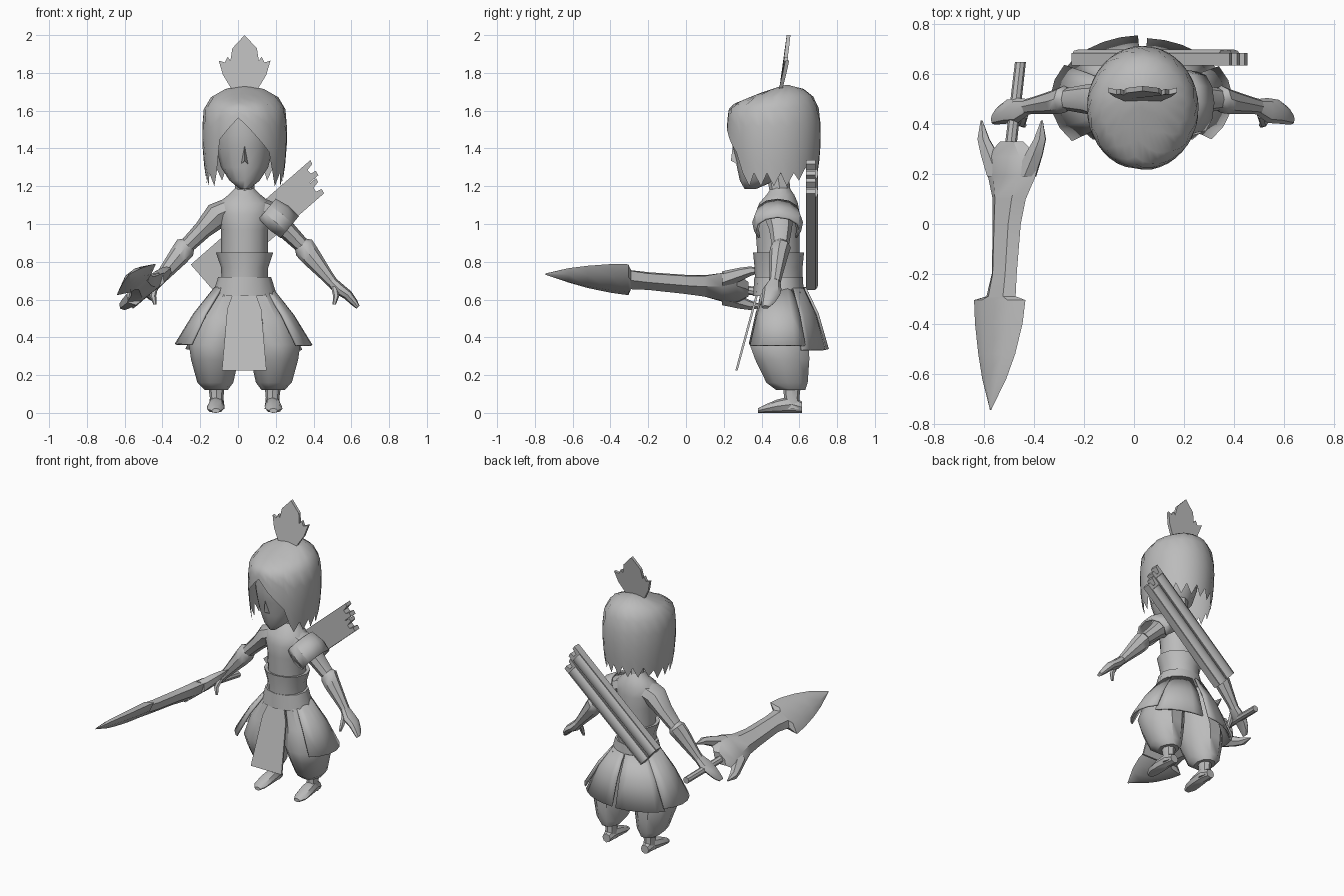
import bpy, bmesh, math
from mathutils import Vector as V

if "Cube" in bpy.data.objects:
    bpy.data.objects.remove(bpy.data.objects["Cube"])

CX = 0.035                      # body centre line
X, Y, Z = V((1, 0, 0)), V((0, 1, 0)), V((0, 0, 1))
grey = bpy.data.materials.new("grey")
grey.diffuse_color = (0.5, 0.5, 0.5, 1)
grey.use_nodes = True
grey.node_tree.nodes["Principled BSDF"].inputs["Base Color"].default_value = grey.diffuse_color


def finish(name, verts, faces, closed=True, angle=40):
    me = bpy.data.meshes.new(name)
    me.from_pydata([tuple(v) for v in verts], [], faces)
    if closed:
        bm = bmesh.new()
        bm.from_mesh(me)
        bmesh.ops.recalc_face_normals(bm, faces=bm.faces)
        bm.to_mesh(me)
        bm.free()
    ob = bpy.data.objects.new(name, me)
    bpy.context.collection.objects.link(ob)
    me.materials.append(grey)
    bpy.ops.object.select_all(action='DESELECT')
    ob.select_set(True)
    bpy.context.view_layer.objects.active = ob
    bpy.ops.object.shade_smooth_by_angle(angle=math.radians(angle))
    return ob


def loft(name, rings, u=X, v=Y, n=10, caps=True, angle=40):
    """Skin elliptical rings given as (centre, radius_u, radius_v)."""
    verts, faces = [], []
    for c, ru, rv in rings:
        for i in range(n):
            a = math.tau * i / n
            verts.append(V(c) + u * ru * math.cos(a) + v * rv * math.sin(a))
    for k in range(len(rings) - 1):
        for i in range(n):
            j = (i + 1) % n
            faces.append((k*n + i, k*n + j, k*n + n + j, k*n + n + i))
    if caps:
        faces += [tuple(range(n))[::-1], tuple(range(len(verts) - n, len(verts)))]
    return finish(name, verts, faces, angle=angle)


def plate(name, outline, place, depth):
    """Extrude a flat outline; place(a, b) maps it into space."""
    n = len(outline)
    pts = [V(place(a, b)) for a, b in outline]
    faces = [tuple(range(n)), tuple(range(2*n - 1, n - 1, -1))]
    faces += [(i, (i+1) % n, n + (i+1) % n, n + i) for i in range(n)]
    return finish(name, pts + [p + V(depth) for p in pts], faces, angle=30)


# --- Head -----------------------------------------------------------------
loft("face", [((CX, .34, 1.185), .025, .03), ((CX, .38, 1.23), .08, .095),
              ((CX, .41, 1.30), .125, .14), ((CX, .42, 1.40), .15, .17),
              ((CX, .42, 1.47), .155, .185), ((CX, .43, 1.58), .15, .19)], n=12, angle=60)
finish("nose", [(CX, .25, 1.44), (CX - .025, .285, 1.31), (CX + .025, .285, 1.31),
                (CX, .238, 1.335), (CX, .32, 1.33)],
       [(0, 1, 3), (0, 3, 2), (1, 4, 3), (3, 4, 2), (0, 4, 1), (0, 2, 4)], angle=60)
loft("neck", [((CX, .50, 1.08), .07, .07), ((CX, .50, 1.16), .05, .055),
              ((CX, .48, 1.30), .055, .06)], n=8)

# Hair: a cap whose lower edge follows a jagged hem, open round the face
PROFILE = [(1.735, .08), (1.715, .45), (1.67, .80), (1.61, .96), (1.50, 1.0),
           (1.40, .99), (1.28, .94), (1.15, .84)]


def hair_scale(z):
    for (z0, r0), (z1, r1) in zip(PROFILE, PROFILE[1:]):
        if z >= z1:
            return r0 + (r1 - r0) * (z0 - z) / (z0 - z1)
    return PROFILE[-1][1]


def hem(i, deg):                # deg: 0 is straight ahead, 180 is behind
    if abs(deg) < 38:
        return 1.565 - .0042 * abs(deg + 8)
    tooth = .07 if i % 2 else 0
    return (1.20 if abs(deg) < 120 else 1.23) + tooth


N, ROWS = 40, [0, .04, .12, .24, .42, .6, .8, 1]
verts, faces = [], []
for t in ROWS:
    for i in range(N):
        deg = (i * 360 / N + 180) % 360 - 180
        z = 1.735 + (hem(i, deg) - 1.735) * t
        r, a = hair_scale(z), math.radians(deg)
        front_tilt = .05 * max(0, math.cos(a)) * max(0, (z - 1.6) / .135) * r
        verts.append((CX + .225 * r * math.sin(a), .465 - .25 * r * math.cos(a)
                      + (.06 * max(0, (z - 1.65) / .085)), z - front_tilt))
for k in range(len(ROWS) - 1):
    for i in range(N):
        j = (i + 1) % N
        faces.append((k*N + i, k*N + N + i, k*N + N + j, k*N + j))
faces.append(tuple(range(N)))
finish("hair", verts, faces, angle=50)

# Crown: a slightly bowed, backward-leaning pointed plate
half = [(.06, 1.70), (.085, 1.74), (.115, 1.79), (.137, 1.865), (.105, 1.855),
        (.09, 1.885), (.075, 1.865), (.065, 1.93)]
crown = half + [(0, 2.0)] + [(-a, b) for a, b in reversed(half)]
plate("crown", crown,
      lambda a, b: (CX + a, .485 + (b - 1.70) * .16 + 1.0 * a * a * .8, b), (0, .02, 0))

# --- Torso and belt -------------------------------------------------------
loft("torso", [((CX, .49, .62), .13, .12), ((CX, .49, .72), .115, .115),
               ((CX, .49, .84), .125, .115), ((CX, .485, .97), .125, .12),
               ((CX, .485, 1.05), .145, .12), ((CX, .49, 1.11), .14, .105),
               ((CX, .50, 1.155), .085, .075), ((CX, .50, 1.19), .05, .05)], n=14)
loft("sash", [((CX, .49, .70), .122, .125), ((CX, .49, .77), .125, .127),
              ((CX, .49, .85), .152, .135), ((CX, .49, .845), .125, .115)],
     n=12, caps=False)
loft("hip_band", [((CX, .49, .62), .172, .135), ((CX, .49, .72), .14, .128),
                  ((CX, .49, .72), .11, .11)], n=12, caps=False)


# --- Skirt panels ---------------------------------------------------------
def skirt_panel(name, a0, a1, z_bot, rx, ry, steps=5):
    verts, faces = [], []
    for k, (z, x, y) in enumerate([(.66, .15, .125), (.52, .06 + rx * .56, .06 + ry * .54),
                                   (z_bot, rx, ry)]):
        for i in range(steps + 1):
            a = math.radians(a0 + (a1 - a0) * i / steps)
            verts.append((CX + x * math.sin(a), .50 - y * math.cos(a), z))
    w = steps + 1
    for k in range(2):
        faces += [(k*w + i, k*w + w + i, k*w + w + i + 1, k*w + i + 1) for i in range(steps)]
    ob = finish(name, verts, faces, closed=False)
    m = ob.modifiers.new("thick", 'SOLIDIFY')
    m.thickness = .012


for s, side in ((1, "left"), (-1, "right")):
    skirt_panel("side_skirt_" + side, s * 50, s * 122, .36, .36, .25)
    skirt_panel("back_skirt_" + side, s * 118, s * 177, .335, .345, .245)
plate("front_flap", [(-.05, .66), (.05, .66), (.09, .55), (.118, .225), (-.118, .225), (-.09, .55)],
      lambda a, b: (CX - .002 + a, .26 + (b - .22) * .27, b), (0, .012, 0))

# --- Legs, feet and arms --------------------------------------------------
for s, side in ((1, "left"), (-1, "right")):
    def p(x, y, z, s=s):
        return (CX + s * x, y, z)

    loft("trouser_" + side, [(p(.08, .50, .64), .08, .11), (p(.13, .50, .50), .12, .14),
                             (p(.157, .495, .36), .138, .165), (p(.158, .51, .28), .125, .15),
                             (p(.155, .535, .16), .095, .115), (p(.15, .555, .12), .06, .08)])
    loft("ankle_" + side, [(p(.15, .56, .16), .045, .05), (p(.148, .56, .08), .036, .04),
                           (p(.148, .56, .02), .042, .05)], n=8)
    loft("foot_" + side, [(p(.148, .615, .03), .03, .03), (p(.148, .56, .045), .04, .045),
                          (p(.152, .48, .035), .046, .035), (p(.155, .42, .022), .045, .022),
                          (p(.152, .38, .012), .022, .012)], v=Z, n=8)
    across = V((s * .7, 0, .7))
    loft("upper_arm_" + side, [(p(.07, .49, 1.08), .085, .07), (p(.14, .49, 1.05), .08, .072),
                               (p(.22, .50, .97), .06, .05), (p(.32, .50, .87), .042, .04)],
         u=Y, v=across, n=8)
    loft("forearm_" + side, [(p(.29, .50, .90), .035, .035), (p(.315, .50, .875), .055, .06),
                             (p(.35, .49, .83), .05, .055), (p(.44, .475, .72), .034, .034),
                             (p(.465, .47, .69), .032, .03)], u=Y, v=across, n=8)
    loft("hand_" + side, [(p(.455, .47, .70), .03, .028), (p(.50, .455, .655), .05, .033),
                          (p(.545, .45, .625), .048, .027), (p(.58, .435, .585), .036, .02),
                          (p(.60, .42, .56), .02, .012)], u=Y, v=across, n=8)
    loft("thumb_" + side, [(p(.475, .44, .67), .018, .018), (p(.485, .405, .62), .017, .016),
                           (p(.475, .395, .575), .009, .009)], n=6)

# Shoulder guard: arched shell over the left shoulder
verts, faces = [], []
d, up = V((.62, 0, -.52)), V((.52, 0, .62))
for k, (t, r) in enumerate([(-.06, .115), (.04, .135), (.13, .125)]):
    c = V((.18, .485, 1.035)) + d * t
    for i in range(9):
        a = math.radians(-35 + 250 * i / 8)
        verts.append(c + Y * r * math.cos(a) + up * r * .95 * math.sin(a))
for k in range(2):
    faces += [(k*9 + i, k*9 + i + 1, k*9 + i + 10, k*9 + i + 9) for i in range(8)]
guard = finish("shoulder_guard", verts, faces, closed=False, angle=30)
guard.modifiers.new("thick", 'SOLIDIFY').thickness = .012

# --- Twin scabbard across the back ----------------------------------------
along, side_dir = V((.753, 0, .658)), V((.658, 0, -.753))
origin = V((-.25, .635, .785))


def on_back(a, b):
    return origin + along * a + side_dir * b


for name, b0, length in (("scabbard_upper", 0, .84), ("scabbard_lower", .092, .80)):
    w = .088
    # notched mouth at the top end
    end = [(length, 0), (length - .005, .022), (length - .045, .03), (length - .045, .055),
           (length - .015, .062), (length - .02, w)]
    outline = [(0, 0)] + end + [(0, w)]
    plate(name, [(a, b + b0) for a, b in outline], on_back, (0, .05, 0))
    ridge = [on_back(a, b0 + w / 2) + Y * .045 for a in (.0, length - .06)]
    loft(name + "_ridge", [(c, .042, .02) for c in ridge], u=side_dir, v=Y, n=8)
plate("scabbard_web", [(0, .06), (.76, .06), (.76, .12), (0, .12)], on_back, (0, .035, 0))

# --- Sword ----------------------------------------------------------------
wide, thin = V((.78, 0, .62)), V((-.62, 0, .78))
loft("sword_grip", [((-.455, .65, .615), .022, .022), ((-.505, .22, .66), .024, .024)],
     u=X, v=Z, n=8)
loft("sword_blade", [((-.49, .33, .655), .06, .03), ((-.487, .27, .66), .135, .045),
                     ((-.49, .19, .665), .122, .05), ((-.50, .10, .672), .085, .045),
                     ((-.51, 0, .68), .072, .042), ((-.52, -.20, .698), .064, .04),
                     ((-.533, -.29, .705), .075, .04), ((-.538, -.305, .705), .132, .038),
                     ((-.542, -.40, .712), .122, .036), ((-.55, -.52, .72), .095, .03),
                     ((-.56, -.62, .728), .062, .024), ((-.575, -.745, .735), .003, .003)],
     u=wide, v=thin, n=6, angle=35)
# swept-back guard prongs
for s, name in ((1, "outer"), (-1, "inner")):
    c = V((-.49, 0, .66))
    loft("guard_prong_" + name, [(c + wide * s * .07 + Y * .19, .05, .045),
                                 (c + wide * s * .115 + Y * .28, .042, .035),
                                 (c + wide * s * .145 + Y * .34, .028, .025),
                                 (c + wide * s * .155 + Y * .415, .004, .004)],
         u=wide, v=thin, n=6)
